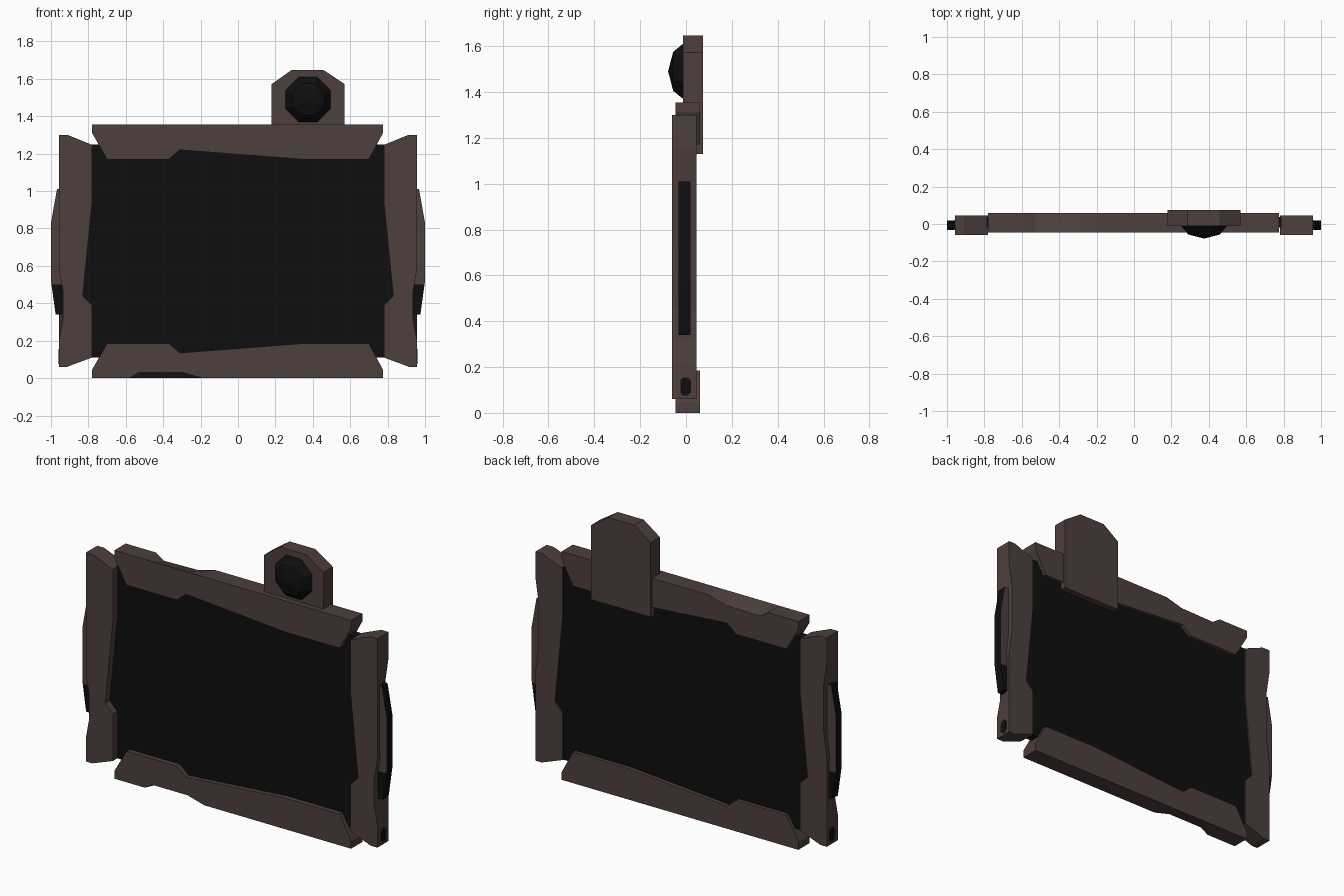
import bpy, bmesh, math
from mathutils import Matrix

if "Cube" in bpy.data.objects:
    bpy.data.objects.remove(bpy.data.objects["Cube"])


def material(name, rgb):
    m = bpy.data.materials.new(name)
    m.diffuse_color = (*rgb, 1)
    m.use_nodes = True
    m.node_tree.nodes["Principled BSDF"].inputs["Base Color"].default_value = m.diffuse_color
    return m


BROWN = material("dark brown metal", (0.075, 0.050, 0.047))
BLACK = material("black glass", (0.0045, 0.0045, 0.0045))


def finish(name, bm, mats):
    bmesh.ops.recalc_face_normals(bm, faces=bm.faces)
    me = bpy.data.meshes.new(name)
    bm.to_mesh(me)
    bm.free()
    for m in mats:
        me.materials.append(m)
    ob = bpy.data.objects.new(name, me)
    bpy.context.collection.objects.link(ob)
    return ob


def prism(name, pts, y0, y1, mats, front=None, back=None):
    """Extrude an (x, z) outline from y0 to y1; front/back move single corners."""
    bm = bmesh.new()
    rings = []
    for y, dents in ((y0, front or {}), (y1, back or {})):
        ring = []
        for i, (x, z) in enumerate(pts):
            dx, dz = dents.get(i, (0, 0))
            ring.append(bm.verts.new((x + dx, y, z + dz)))
        rings.append(ring)
    a, b = rings
    bm.faces.new(a)
    bm.faces.new(b[::-1])
    n = len(pts)
    for i in range(n):
        j = (i + 1) % n
        bm.faces.new((a[i], b[i], b[j], a[j]))
    return finish(name, bm, mats)


# Screen panel
prism("screen", [(-0.86, 0.11), (0.86, 0.11), (0.86, 1.25), (-0.86, 1.25)],
      -0.018, 0.038, [BLACK])

# Top and bottom rails, with a worn dent in the outer edge
rail = [(-0.78, 1.355), (-0.58, 1.355), (-0.53, 1.355), (-0.30, 1.355), (-0.19, 1.355),
        (0.775, 1.355), (0.775, 1.31), (0.70, 1.17), (0.34, 1.17), (-0.31, 1.22),
        (-0.37, 1.17), (-0.70, 1.17), (-0.78, 1.31)]
prism("top_rail", rail, -0.046, 0.06, [BROWN],
      back={2: (0, -0.035), 3: (0, -0.03)})
prism("bottom_rail", [(x, 1.355 - z) for x, z in rail], -0.046, 0.06, [BROWN],
      front={2: (0, 0.03), 3: (0, 0.03)})

# Side posts, grips and sockets, mirrored
post = [(0.957, 1.30), (0.91, 1.30), (0.78, 1.247), (0.78, 0.94), (0.83, 0.44),
        (0.78, 0.39), (0.78, 0.11), (0.915, 0.06), (0.957, 0.06),
        (0.957, 0.20), (0.957, 0.32), (0.957, 0.46), (0.957, 0.58),
        (0.957, 0.75), (0.957, 1.0), (0.957, 1.15)]
grip = [(0.93, 1.01), (0.968, 1.01), (1.0, 0.83), (1.0, 0.52), (0.975, 0.34), (0.93, 0.34)]
socket = [(-0.025, 0.09), (-0.012, 0.075), (0.008, 0.075), (0.022, 0.09),
          (0.022, 0.14), (0.008, 0.155), (-0.012, 0.155), (-0.025, 0.14)]
for side, s in (("left", -1), ("right", 1)):
    prism(side + "_post", [(s * x, z) for x, z in post], -0.06, 0.046, [BROWN],
          front={10: (-s * 0.022, 0), 11: (-s * 0.022, 0)},
          back={13: (-s * 0.022, 0), 14: (-s * 0.022, 0)})

    # grip: black outside, brown cheeks above its lower end
    g = prism(side + "_grip", [(s * x, z) for x, z in grip], -0.032, 0.02, [BLACK, BROWN])
    bm = bmesh.new()
    bm.from_mesh(g.data)
    bmesh.ops.bisect_plane(bm, geom=bm.verts[:] + bm.edges[:] + bm.faces[:],
                           plane_co=(0, 0, 0.5), plane_no=(0, 0, 1))
    for f in bm.faces:
        if abs(f.normal.y) > 0.5 and f.calc_center_median().z > 0.5:
            f.material_index = 1
    bm.to_mesh(g.data)
    bm.free()

    # socket plate on the outer face of the post
    bm = bmesh.new()
    face = bm.faces.new([bm.verts.new((s * 0.954, y, z)) for y, z in socket])
    ext = bmesh.ops.extrude_face_region(bm, geom=[face])["geom"]
    bmesh.ops.translate(bm, vec=(s * 0.006, 0, 0),
                        verts=[v for v in ext if isinstance(v, bmesh.types.BMVert)])
    finish(side + "_socket", bm, [BLACK])

# Camera housing
prism("camera_housing", [(0.18, 1.13), (0.57, 1.13), (0.57, 1.572), (0.457, 1.647),
                         (0.286, 1.647), (0.18, 1.572)], -0.012, 0.075, [BROWN])

# Eight-sided domed lens
bm = bmesh.new()
rings = []
for r, y in ((0.13, -0.005), (0.13, -0.013), (0.092, -0.056)):
    rings.append([bm.verts.new((0.375 + r * math.cos(a), y, 1.49 + r * math.sin(a)))
                  for a in (math.pi / 8 + k * math.pi / 4 for k in range(8))])
tip = bm.verts.new((0.375, -0.078, 1.49))
for k in range(8):
    j = (k + 1) % 8
    for p, q in zip(rings, rings[1:]):
        bm.faces.new((p[k], p[j], q[j], q[k]))
    bm.faces.new((rings[2][k], rings[2][j], tip))
bm.faces.new(rings[0])
finish("camera_lens", bm, [BLACK])
